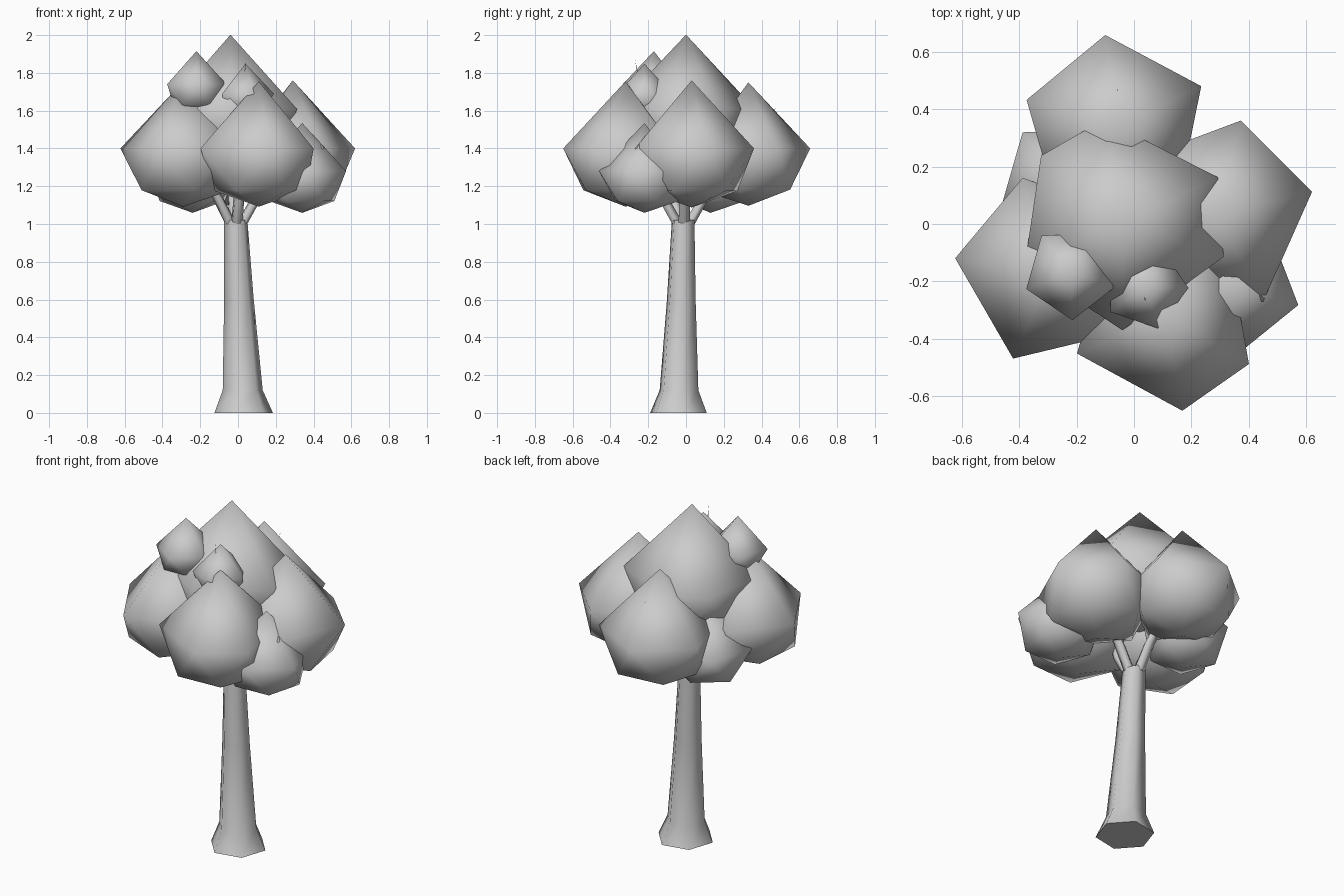
import bpy, bmesh, math
from mathutils import Vector

if "Cube" in bpy.data.objects:
    bpy.data.objects.remove(bpy.data.objects["Cube"])

grey = bpy.data.materials.new("plain grey")
grey.diffuse_color = (0.6, 0.6, 0.6, 1)
grey.use_nodes = True
grey.node_tree.nodes["Principled BSDF"].inputs["Base Color"].default_value = grey.diffuse_color


def skin(name, rings, tip=None, base=None, smooth=True):
    """Join rings of points; close with a point or a flat cap."""
    bm = bmesh.new()
    rows = [[bm.verts.new(p) for p in r] for r in rings]
    n = len(rows[0])
    for a, b in zip(rows, rows[1:]):
        for i in range(n):
            j = (i + 1) % n
            bm.faces.new((a[i], a[j], b[j], b[i]))
    for end, row in ((base, rows[0]), (tip, rows[-1])):
        if end is None:
            bm.faces.new(row)
        else:
            v = bm.verts.new(end)
            for i in range(n):
                bm.faces.new((row[i], row[(i + 1) % n], v))
    bmesh.ops.recalc_face_normals(bm, faces=bm.faces)
    me = bpy.data.meshes.new(name)
    bm.to_mesh(me)
    bm.free()
    for p in me.polygons:
        p.use_smooth = smooth and len(p.vertices) < 5
    me.materials.append(grey)
    ob = bpy.data.objects.new(name, me)
    bpy.context.collection.objects.link(ob)
    return ob


def leaf_clump(name, c, r, angles, rise=1.06, drop=0.92):
    """Pointed cap over a wide ring, with a rounded belly below."""
    c = Vector(c)
    angles = sorted(a % 360 for a in angles)
    n = len(angles)
    mids = [(angles[i] + (angles[(i + 1) % n] - angles[i]) % 360 / 2) for i in range(n)]

    def at(a, rad, z):
        a = math.radians(a)
        return c + Vector((rad * math.cos(a), rad * math.sin(a), z))

    bm = bmesh.new()
    up = [bm.verts.new(at(a, r, 0)) for a in angles]
    low = [bm.verts.new(at(a, r * 0.76, -r * 0.66)) for a in mids]
    top = bm.verts.new(c + Vector((0, 0, r * rise)))
    bot = bm.verts.new(c - Vector((0, 0, r * drop)))
    for i in range(n):
        j = (i + 1) % n
        bm.faces.new((up[i], up[j], top))
        bm.faces.new((up[j], up[i], low[i]))
        bm.faces.new((low[i], low[j], up[j]))
        bm.faces.new((low[j], low[i], bot))
    bmesh.ops.recalc_face_normals(bm, faces=bm.faces)
    me = bpy.data.meshes.new(name)
    bm.to_mesh(me)
    bm.free()
    for p in me.polygons:
        p.use_smooth = True
    me.materials.append(grey)
    bpy.context.collection.objects.link(bpy.data.objects.new(name, me))


def ring(c, r, n=6, turn=0.2):
    return [Vector(c) + Vector((r * math.cos(turn + math.tau * i / n),
                                r * math.sin(turn + math.tau * i / n), 0)) for i in range(n)]


# leaning trunk with flared foot
skin("trunk", [ring((0.03, -0.04, 0.0), 0.158), ring((0.025, -0.037, 0.12), 0.108),
               ring((0.005, -0.025, 0.6), 0.08), ring((-0.012, -0.015, 1.02), 0.063)])

# tapering branches ending in thin twigs
for i, tip in enumerate([(0.04, -0.27, 1.87), (-0.06, 0.48, 1.62),
                         (0.38, 0.03, 1.55), (-0.38, -0.2, 1.55)]):
    tip = Vector(tip)
    d = Vector((tip.x, tip.y, 0)).normalized()
    start = Vector((-0.012, -0.015, 1.0)) + d * 0.03
    knee = start + d * 0.08 + Vector((0, 0, 0.14))
    skin("branch_%d" % (i + 1), [ring(start, 0.032, 5), ring(knee, 0.03, 5)], tip=tip)

# leaf clumps
five = lambda a: [a + 72 * k for k in range(5)]
leaf_clump("top_leaves", (-0.04, 0.0, 1.61), 0.37, [100, 26, -18, 270, 203, 140])
leaf_clump("front_leaves", (0.11, -0.32, 1.4), 0.335, [-80, -30, 50, 125, 203])
leaf_clump("back_leaves", (-0.06, 0.33, 1.4), 0.33, [97, 162, 27, -50, 230])
leaf_clump("left_leaves", (-0.29, -0.16, 1.4), 0.335, [173, 247, 107, 35, -40])
leaf_clump("right_leaves", (0.29, 0.03, 1.4), 0.34, [14, 76, -62, 145, 220])
leaf_clump("low_right_leaves", (0.34, -0.22, 1.28), 0.24, five(-15))
leaf_clump("low_back_left_leaves", (-0.24, 0.13, 1.28), 0.24, five(128))
leaf_clump("small_left_leaves", (-0.22, -0.17, 1.74), 0.165, five(200))
leaf_clump("small_front_leaves", (0.04, -0.22, 1.69), 0.15, five(215))
